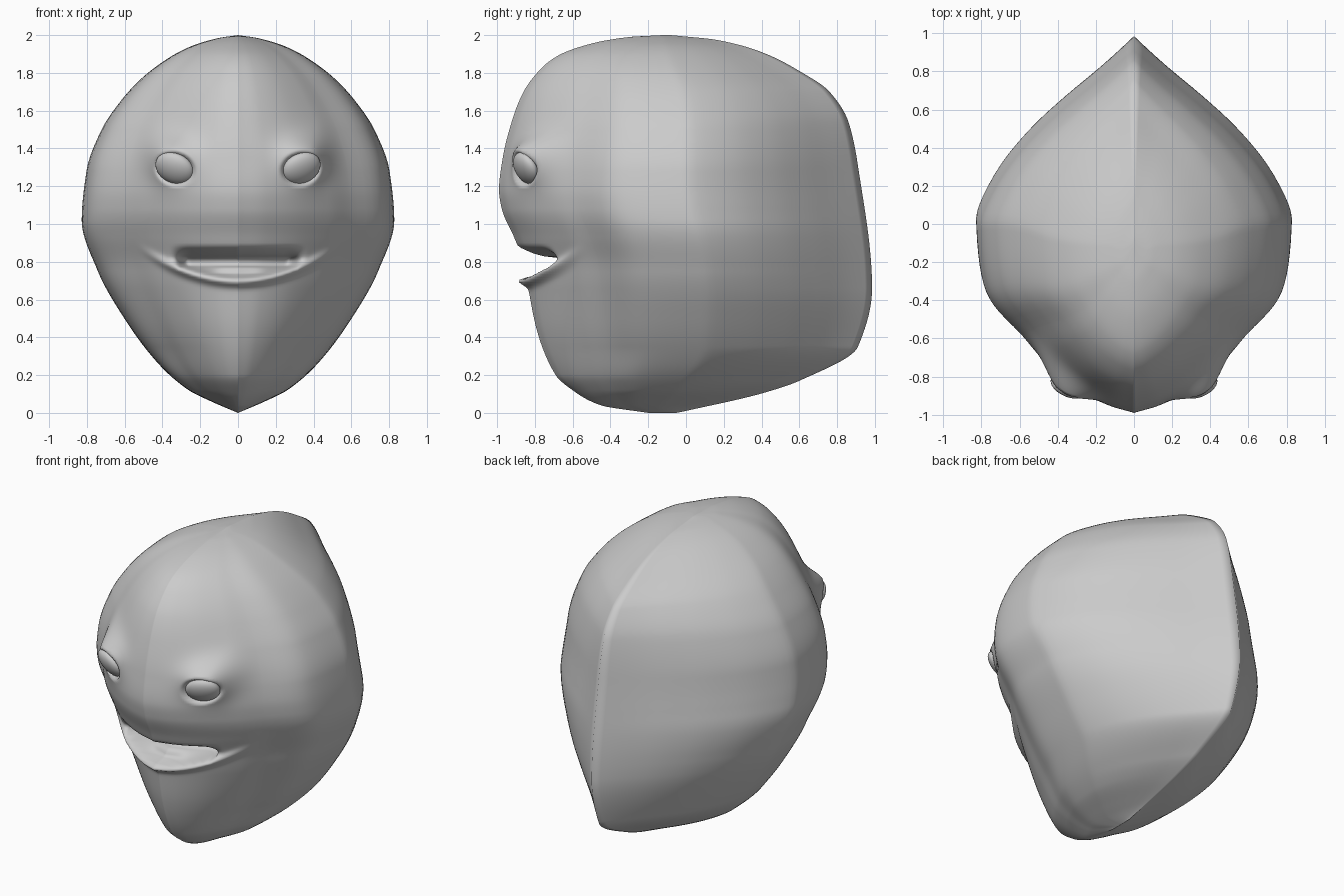
import bpy, bmesh, math
from mathutils import Vector, Euler

if "Cube" in bpy.data.objects:
    bpy.data.objects.remove(bpy.data.objects["Cube"])


def interp(pts, z):
    """Smooth monotone interpolation through (z, value) pairs."""
    n = len(pts)
    z = min(max(z, pts[0][0]), pts[-1][0])
    d = [(pts[i+1][1]-pts[i][1])/(pts[i+1][0]-pts[i][0]) for i in range(n-1)]

    def slope(i):
        if i == 0:
            return d[0]
        if i == n-1:
            return d[-1]
        a, b = d[i-1], d[i]
        return 0 if a*b <= 0 else 2*a*b/(a+b)
    k = 0
    while k < n-2 and z > pts[k+1][0]:
        k += 1
    h = pts[k+1][0]-pts[k][0]
    t = (z-pts[k][0])/h
    return ((2*t**3-3*t*t+1)*pts[k][1] + (t**3-2*t*t+t)*h*slope(k)
            + (3*t*t-2*t**3)*pts[k+1][1] + (t**3-t*t)*h*slope(k+1))


def ss(a, b, x):
    t = min(max((x-a)/(b-a), 0), 1)
    return t*t*(3-2*t)


# Profiles by height: half width, front midline, back midline
WIDTH = [(0, 0), (.06, .14), (.12, .26), (.26, .42), (.5, .6), (.75, .74), (1.02, .825),
         (1.28, .8), (1.5, .72), (1.65, .62), (1.77, .51), (1.87, .38), (1.94, .25),
         (1.985, .1), (2, 0)]
FRONT = [(0, -.2), (.04, -.45), (.12, -.6), (.2, -.69), (.44, -.79), (.66, -.835),
         (.8, -.86), (.93, -.91), (1.08, -.975), (1.18, -.99), (1.35, -.97), (1.55, -.92),
         (1.7, -.86), (1.82, -.77), (1.89, -.68), (1.95, -.52), (1.99, -.3), (2, -.12)]
BACK = [(0, -.05), (.015, .02), (.1, .39), (.17, .6), (.35, .91), (.66, .985), (1.31, .91),
        (1.54, .86), (1.7, .76), (1.81, .6), (1.91, .4), (1.975, .16), (2, -.08)]

# Half cross-section, front ridge to back ridge (normalised)
SECTION = [(0, -1), (.18, -.95), (.38, -.85), (.58, -.7), (.73, -.55), (.9, -.39), (.97, -.24),
           (1, 0), (.985, .13), (.85, .34), (.66, .53), (.45, .69), (.22, .845), (0, 1)]


def section_points():
    p = [Vector(q) for q in SECTION]
    p = [2*p[0]-p[1]] + p + [2*p[-1]-p[-2]]
    out = []
    for i in range(1, len(p)-2):
        n = 14 if i < 5 else 4
        for k in range(n):
            t = k/n
            a, b, c, d = p[i-1:i+3]
            out.append(.5*(2*b + (c-a)*t + (2*a-5*b+4*c-d)*t*t + (3*b-a-3*c+d)*t**3))
    return out + [p[-2]]


EX, EZ = .335, 1.295     # eye centre


def face_offset(x, z):
    # lower lip ridge, curved like a smile
    zl = .695 + .65*x*x
    dy = -.045*math.exp(-((z-zl)/.024)**2)*(1-ss(.28, .55, x))
    # mouth recess and inner slit
    dy += .10*ss(zl+.012, zl+.05, z)*(1-ss(.815, .89, z))*(1-ss(.25, .37, x))
    dy += .13*ss(.765, .785, z)*(1-ss(.815, .835, z))*(1-ss(.27, .33, x))
    # brow bulge carrying the eye
    sx = .10 if x < .38 else .065
    sz = .085 if z < 1.36 else .075
    dy -= .13*math.exp(-.5*((x-.385)/sx)**2 - .5*((z-1.36)/sz)**2)
    # eye socket
    u, v = x-EX, z-EZ
    c, s = math.cos(.35), math.sin(.35)
    r = math.hypot((u*c+v*s)/.112, (v*c-u*s)/.09)
    return dy + .05*(1-ss(.7, 1.05, r))


# Head: right half lofted upward, then mirrored
sec = section_points()
ROWS = 220
bm = bmesh.new()
grid = []
for i in range(ROWS+1):
    z = 1-math.cos(math.pi*i/ROWS)
    w, f, b = interp(WIDTH, z), interp(FRONT, z), interp(BACK, z)
    mid = f+(b-f)*.48
    row = []
    for X, s in sec:
        x = max(w*X, 0)
        y = mid + (s*(mid-f) if s < 0 else s*(b-mid))
        if s < -.35:
            y += face_offset(x, z)*ss(.35, .5, -s)
        row.append(bm.verts.new((x, y, z)))
    grid.append(row)
for i in range(ROWS):
    for j in range(len(sec)-1):
        bm.faces.new((grid[i][j], grid[i][j+1], grid[i+1][j+1], grid[i+1][j]))
bmesh.ops.remove_doubles(bm, verts=bm.verts, dist=1e-5)
me = bpy.data.meshes.new("head")
bm.to_mesh(me)
bm.free()
me.polygons.foreach_set("use_smooth", [True]*len(me.polygons))
head = bpy.data.objects.new("head", me)
bpy.context.collection.objects.link(head)
m = head.modifiers.new("mirror", 'MIRROR')
m.use_clip = True
m.merge_threshold = .0005

# Eyes: flattened balls facing forward and slightly down
for side, name in ((1, "right_eye"), (-1, "left_eye")):
    bpy.ops.mesh.primitive_uv_sphere_add(segments=32, ring_count=20, radius=1,
                                         location=(side*EX, -.845, EZ))
    e = bpy.context.object
    e.name = name
    e.scale = (.108, .05, .092)
    e.rotation_euler = Euler((math.radians(32), math.radians(-18*side), math.radians(14*side)))
    bpy.ops.object.shade_smooth()
